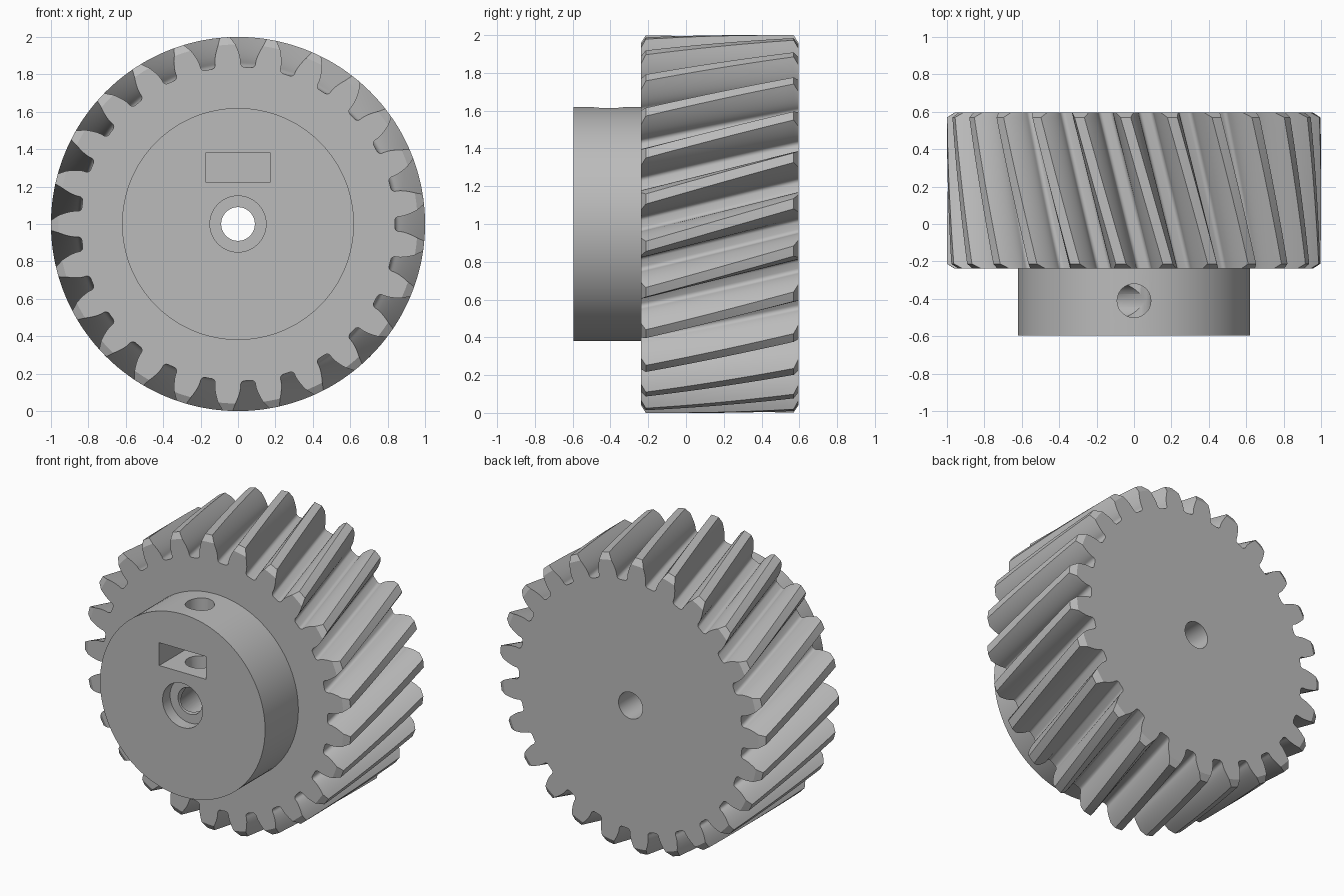
import bpy, bmesh
from math import pi, sin, cos, tan, acos, radians
from mathutils import Matrix, Vector

cube = bpy.data.objects.get("Cube")
if cube:
    bpy.data.objects.remove(cube, do_unlink=True)

TEETH = 25
PITCH_R, ROOT_R, TIP_R, CHAMFER_R = 0.928, 0.839, 1.0, 0.96
PRESSURE = radians(20.6)
BASE_R = PITCH_R * cos(PRESSURE)
FRONT, FACE, BACK = -0.595, -0.238, 0.595   # hub front, gear front, gear back
TWIST = tan(radians(15)) / PITCH_R          # helix angle per unit depth
SCREW_Y = -0.41
CENTRE = Vector((0, 0, 1))

grey = bpy.data.materials.new("plain grey")
grey.use_nodes = True
grey.diffuse_color = (0.5, 0.5, 0.5, 1)
grey.node_tree.nodes["Principled BSDF"].inputs["Base Color"].default_value = (0.5, 0.5, 0.5, 1)


def make_object(name, bm):
    bmesh.ops.recalc_face_normals(bm, faces=bm.faces)
    mesh = bpy.data.meshes.new(name)
    bm.to_mesh(mesh)
    bm.free()
    mesh.materials.append(grey)
    obj = bpy.data.objects.new(name, mesh)
    bpy.context.collection.objects.link(obj)
    return obj


def cylinder(name, radius, start, end, sides=64):
    """Closed cylinder running between two points."""
    bm = bmesh.new()
    axis = end - start
    turn = axis.to_track_quat('Z', 'Y').to_matrix().to_4x4()
    bmesh.ops.create_cone(bm, cap_ends=True, segments=sides, radius1=radius, radius2=radius,
                          depth=axis.length, matrix=Matrix.Translation((start + end) / 2) @ turn)
    return make_object(name, bm)


def on_axis(y):
    return CENTRE + Vector((0, y, 0))


def involute(a):
    return tan(a) - a


def half_tooth(tip):
    """(radius, half angle) from the root fillet up to the tooth tip."""
    def half(r):
        return pi / (2 * TEETH) + involute(PRESSURE) - involute(acos(min(1, BASE_R / r)))
    fillet = 0.022
    sweep = fillet / ROOT_R
    pts = []
    for i in range(6):
        t = pi / 2 * (1 - i / 5)
        pts.append((ROOT_R + fillet * (1 - sin(t)), half(BASE_R) + sweep * (1 - cos(t))))
    for i in range(8):
        r = BASE_R + (tip - BASE_R) * i / 7
        pts.append((r, half(r)))
    return pts


def gear_ring(bm, y, tip):
    side = half_tooth(tip)
    tooth = [(r, -a) for r, a in side] + [(tip, 0)] + [(r, a) for r, a in reversed(side)]
    tooth.append((ROOT_R, pi / TEETH))
    ring = []
    for k in range(TEETH):
        middle = (k + 0.5) * 2 * pi / TEETH + TWIST * (y - FACE)
        for r, a in tooth:
            ring.append(bm.verts.new((r * cos(middle + a), y, 1 + r * sin(middle + a))))
    return ring


def helical_gear():
    bm = bmesh.new()
    steps, edge = 14, 0.025
    inner = [FACE + edge + (BACK - FACE - 2 * edge) * i / steps for i in range(steps + 1)]
    rings = [gear_ring(bm, FACE, CHAMFER_R)]
    rings += [gear_ring(bm, y, TIP_R) for y in inner]
    rings.append(gear_ring(bm, BACK, CHAMFER_R))
    for a, b in zip(rings, rings[1:]):
        for i in range(len(a)):
            j = (i + 1) % len(a)
            bm.faces.new((a[i], a[j], b[j], b[i]))
    bm.faces.new(rings[0])
    bm.faces.new(rings[-1])
    return make_object("helical_gear", bm)


def cut(target, cutter):
    mod = target.modifiers.new("cut", 'BOOLEAN')
    mod.operation = 'DIFFERENCE'
    mod.solver = 'EXACT'
    mod.object = cutter
    cutter.hide_render = True
    bpy.context.view_layer.objects.active = target
    bpy.ops.object.modifier_apply(modifier=mod.name)


# Main parts
gear = helical_gear()
hub = cylinder("hub", 0.62, on_axis(FRONT), on_axis(FACE + 0.02), 96)

# Shaft bore through everything, with a wider recess in the hub front
bore = cylinder("bore_cutter", 0.09, on_axis(-1), on_axis(1))
recess = cylinder("recess_cutter", 0.15, on_axis(-1), on_axis(FRONT + 0.08))
cutters = [bore, recess]
cut(gear, bore)
cut(hub, bore)
cut(hub, recess)

# Two nut slots, each crossed by a radial screw hole
for angle in (radians(90), radians(225)):
    out = Vector((cos(angle), 0, sin(angle)))
    screw = cylinder("screw_cutter", 0.09, on_axis(SCREW_Y), on_axis(SCREW_Y) + out * 0.8, 48)
    bm = bmesh.new()
    bmesh.ops.create_cube(bm, size=1)
    size = Vector((0.155, 0.405, 0.35))
    bm.transform(Matrix.Translation(on_axis(-0.4425) + out * 0.302)
                 @ Matrix.Rotation(-angle, 4, 'Y') @ Matrix.Diagonal(size.to_4d()))
    slot = make_object("slot_cutter", bm)
    for cutter in (screw, slot):
        cut(hub, cutter)
        cutters.append(cutter)

for cutter in cutters:
    bpy.data.objects.remove(cutter, do_unlink=True)

# Smooth flanks and round walls, crisp edges
bpy.ops.object.select_all(action='DESELECT')
for part in (gear, hub):
    part.select_set(True)
bpy.context.view_layer.objects.active = gear
bpy.ops.object.shade_smooth_by_angle(angle=radians(28))
